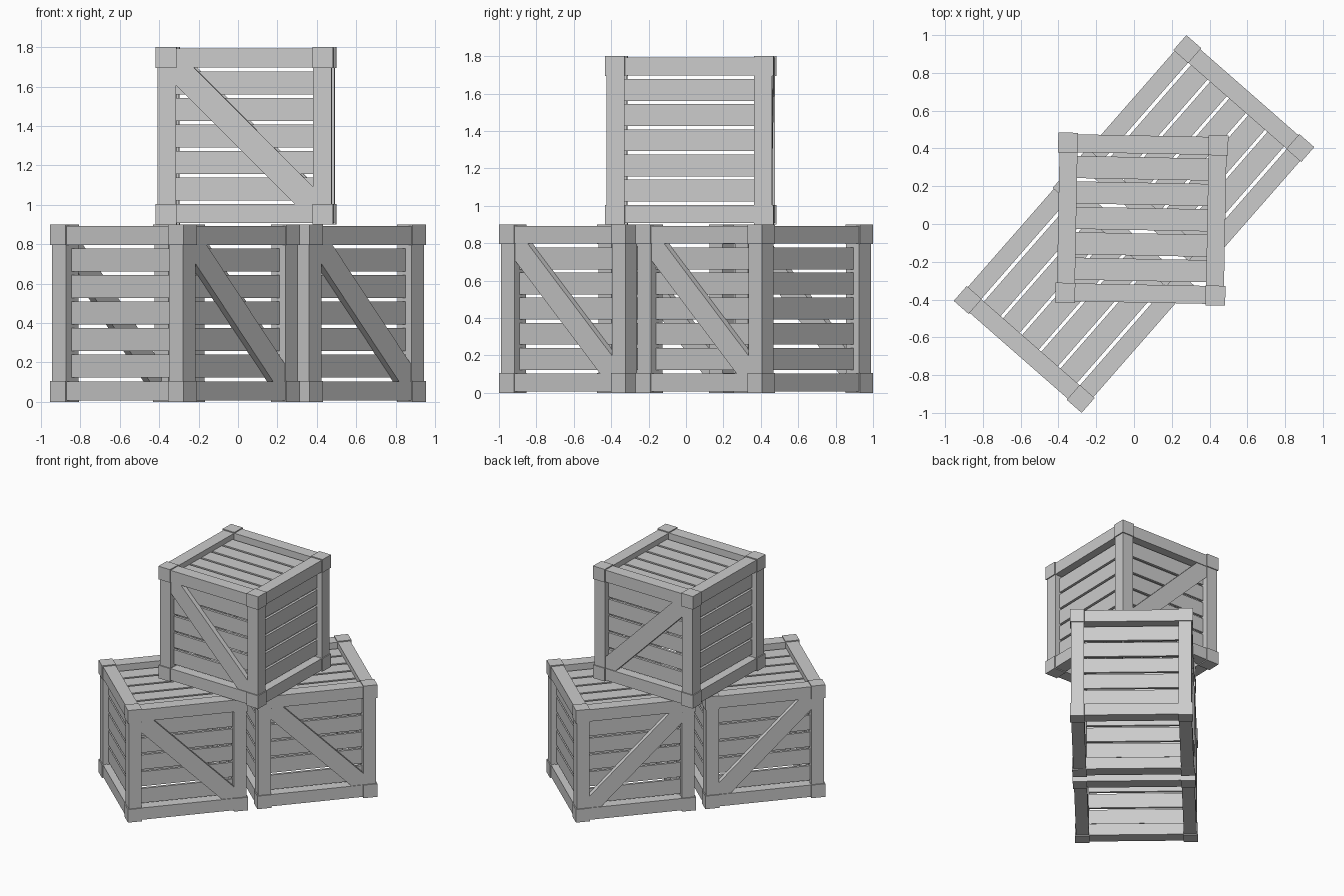
import bpy, bmesh
from math import radians, cos, sin
from mathutils import Matrix, Vector

if "Cube" in bpy.data.objects:
    bpy.data.objects.remove(bpy.data.objects["Cube"])

H = 0.45        # half crate size
CUBE = 0.105    # corner block size
BAR = 0.095     # frame bar thickness
INSET = 0.008   # bars sit slightly behind the corner blocks
OPEN = 0.347    # half of the panel opening


def box(bm, centre, size):
    m = Matrix.Translation(centre) @ Matrix.Diagonal((*size, 1.0))
    bmesh.ops.create_cube(bm, size=1.0, matrix=m)


def finish(bm, name, matrix):
    bmesh.ops.recalc_face_normals(bm, faces=bm.faces)
    me = bpy.data.meshes.new(name)
    bm.to_mesh(me)
    bm.free()
    ob = bpy.data.objects.new(name, me)
    ob.matrix_world = matrix
    bpy.context.collection.objects.link(ob)


def crate(name, x, y, z, angle):
    matrix = Matrix.Translation((x, y, z + H)) @ Matrix.Rotation(radians(angle), 4, 'Z')

    # eight corner blocks
    bm = bmesh.new()
    c = H - CUBE / 2
    for sx in (-1, 1):
        for sy in (-1, 1):
            for sz in (-1, 1):
                box(bm, (sx * c, sy * c, sz * c), (CUBE,) * 3)
    finish(bm, name + "_corner_blocks", matrix)

    # twelve frame bars
    bm = bmesh.new()
    c = H - INSET - BAR / 2
    for axis in range(3):
        for a in (-c, c):
            for b in (-c, c):
                pos, size = [a, b], [BAR, BAR]
                pos.insert(axis, 0)
                size.insert(axis, 2 * (H - CUBE))
                box(bm, pos, size)
    finish(bm, name + "_frame", matrix)

    # five recessed slats on each wall and on the lid, open underneath
    bm = bmesh.new()
    d, t, w, length = 0.39, 0.02, 0.117, 0.74
    for i in range(-2, 3):
        p = i * 0.1345
        for s in (-1, 1):
            box(bm, (0, s * d, p), (length, t, w))
            box(bm, (s * d, 0, p), (t, length, w))
        box(bm, (0, p, d), (length, w, t))
    finish(bm, name + "_slats", matrix)

    # diagonal braces on the front and back
    bm = bmesh.new()
    a, k = OPEN, OPEN - 0.09
    outline = [(-a, a), (-k, a), (a, -k), (a, -a), (k, -a), (-a, k)]
    for y0 in (-0.437, 0.395):
        face = bm.faces.new([bm.verts.new((px, y0, pz)) for px, pz in outline])
        ext = bmesh.ops.extrude_face_region(bm, geom=[face], use_keep_orig=True)
        moved = [v for v in ext["geom"] if isinstance(v, bmesh.types.BMVert)]
        bmesh.ops.translate(bm, verts=moved, vec=Vector((0, 0.042, 0)))
    finish(bm, name + "_braces", matrix)


# two crates side by side, one on top
A = 48.8
for label, s in (("near_crate", -1), ("far_crate", 1)):
    crate(label, s * 0.485 * cos(radians(A)), s * 0.485 * sin(radians(A)), 0, A)
crate("top_crate", 0.041, 0.026, 0.9, -1.1)
